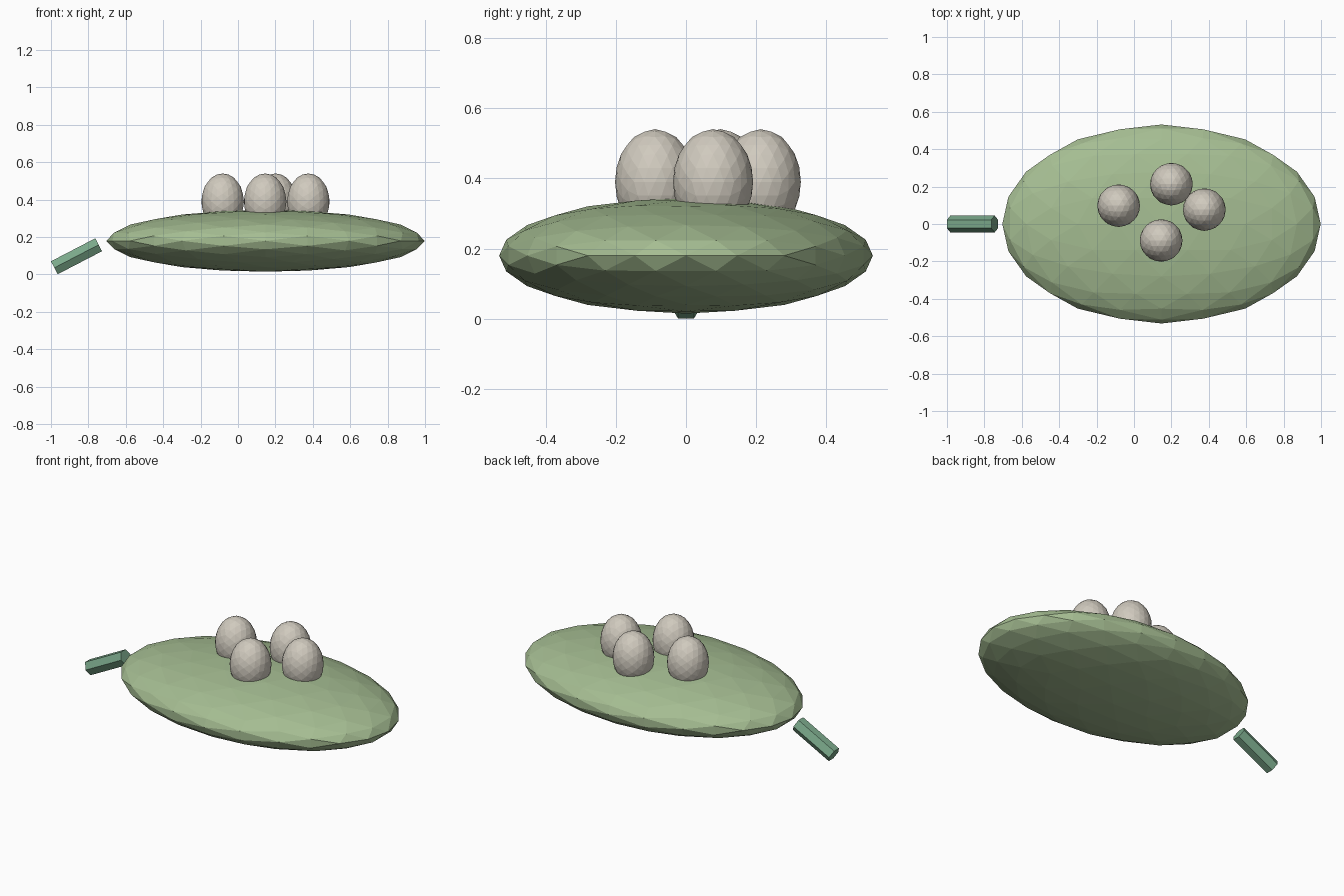
import bpy, bmesh, math
from mathutils import Matrix, Vector

if "Cube" in bpy.data.objects:
    bpy.data.objects.remove(bpy.data.objects["Cube"])


def material(name, rgb):
    # sRGB 0-255 to linear
    lin = [((c / 255 + 0.055) / 1.055) ** 2.4 for c in rgb]
    m = bpy.data.materials.new(name)
    m.diffuse_color = (*lin, 1)
    m.use_nodes = True
    m.node_tree.nodes["Principled BSDF"].inputs["Base Color"].default_value = m.diffuse_color
    return m


def finish(bm, name, mat):
    bmesh.ops.recalc_face_normals(bm, faces=bm.faces)
    me = bpy.data.meshes.new(name)
    bm.to_mesh(me)
    bm.free()
    me.materials.append(mat)
    ob = bpy.data.objects.new(name, me)
    bpy.context.collection.objects.link(ob)
    return ob


def faceted_ellipsoid(name, centre, radii, mat):
    # icosahedron with edges lined up to the axes, split twice
    t = (1 + 5 ** 0.5) / 2
    bm = bmesh.new()
    for a in (t, -t):
        for b in (1, -1):
            for co in ((a, b, 0), (0, a, b), (b, 0, a)):
                bm.verts.new(Vector(co).normalized())
    bmesh.ops.convex_hull(bm, input=bm.verts[:])
    for _ in range(2):
        bmesh.ops.subdivide_edges(bm, edges=bm.edges[:], cuts=1, use_grid_fill=True)
        for v in bm.verts:
            v.co.normalize()
    for v in bm.verts:
        v.co = Vector(centre) + Vector(c * r for c, r in zip(v.co, radii))
    return finish(bm, name, mat)


leaf_green = material("leaf_green", (165, 189, 146))
egg_cream = material("egg_cream", (208, 202, 190))
stem_green = material("stem_green", (122, 168, 138))

# Leaf pad
faceted_ellipsoid("leaf_pad", (0.147, 0, 0.18), (0.851, 0.532, 0.165), leaf_green)

# Eggs
for i, (x, y) in enumerate([(-0.082, 0.098), (0.2, 0.213), (0.376, 0.077), (0.145, -0.088)]):
    faceted_ellipsoid(f"egg_{i + 1}", (x, y, 0.39), (0.114, 0.114, 0.15), egg_cream)

# Hexagonal stem, corners pointing sideways
start, end = Vector((-0.982, 0, 0.036)), Vector((-0.745, 0, 0.159))
axis = end - start
bm = bmesh.new()
bmesh.ops.create_cone(bm, cap_ends=True, segments=6, radius1=0.045, radius2=0.045,
                      depth=axis.length)
far = max(bm.verts, key=lambda v: v.co.y).co
if abs(far.y) < 0.044:  # make sure corners lie on the y axis
    bm.transform(Matrix.Rotation(math.radians(30), 4, 'Z'))
tilt = Matrix.Rotation(math.atan2(axis.x, axis.z), 4, 'Y')
bm.transform(Matrix.Translation((start + end) / 2) @ tilt)
finish(bm, "stem", stem_green)
